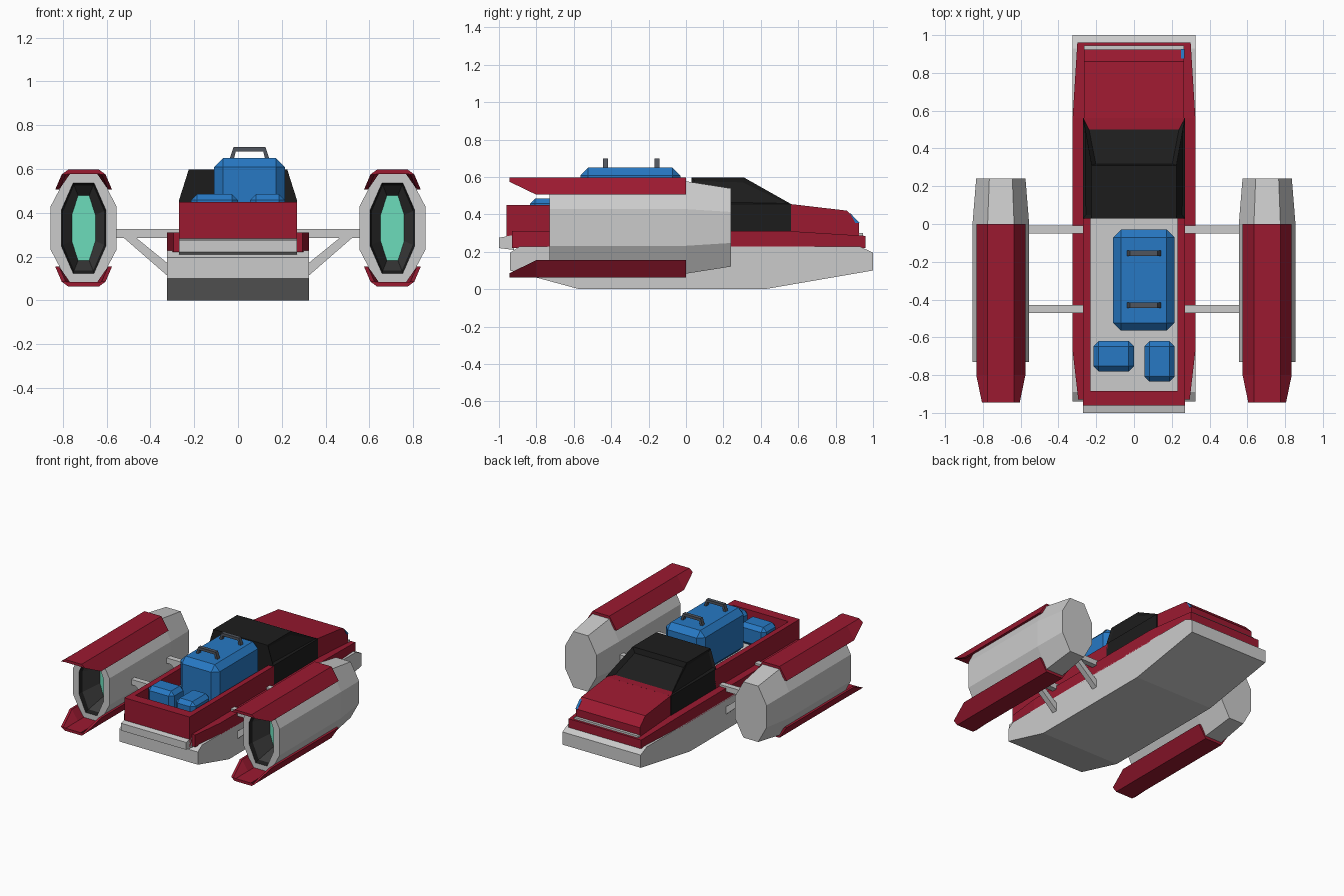
import bpy, bmesh
from mathutils import Vector

if "Cube" in bpy.data.objects:
    bpy.data.objects.remove(bpy.data.objects["Cube"])


def mat(name, r, g, b):
    m = bpy.data.materials.new(name)
    m.diffuse_color = (r, g, b, 1)
    m.use_nodes = True
    m.node_tree.nodes["Principled BSDF"].inputs["Base Color"].default_value = m.diffuse_color
    return m


RED = mat("red", 0.33, 0.01, 0.03)
BLUE = mat("blue", 0.02, 0.19, 0.55)
BLACK = mat("black", 0.012, 0.012, 0.012)
DARK = mat("dark_grey", 0.05, 0.05, 0.05)
SLATE = mat("slate", 0.08, 0.09, 0.11)
GREEN = mat("glow_green", 0.15, 0.72, 0.5)


def finish(name, bm, mats=()):
    me = bpy.data.meshes.new(name)
    bm.to_mesh(me)
    bm.free()
    ob = bpy.data.objects.new(name, me)
    bpy.context.collection.objects.link(ob)
    for m in mats:
        me.materials.append(m)
    return ob


def loft_bm(rings):
    """Skin matching closed rings and cap both ends."""
    bm = bmesh.new()
    rows = [[bm.verts.new(p) for p in r] for r in rings]
    n = len(rows[0])
    for a, b in zip(rows, rows[1:]):
        for j in range(n):
            k = (j + 1) % n
            bm.faces.new((a[j], a[k], b[k], b[j]))
    bm.faces.new(rows[0][::-1])
    bm.faces.new(rows[-1])
    bmesh.ops.recalc_face_normals(bm, faces=bm.faces)
    bm.faces.ensure_lookup_table()
    return bm


def loft(name, rings, *mats):
    return finish(name, loft_bm(rings), mats)


def prism(name, yz, x0, x1, *mats):
    return loft(name, [[(x, y, z) for y, z in yz] for x in (x0, x1)], *mats)


def rect(w, y0, y1, z):
    return [(-w, y0, z), (w, y0, z), (w, y1, z), (-w, y1, z)]


def box(name, x, y, z, *mats, bevel=0):
    yz = [(y[0], z[0]), (y[1], z[0]), (y[1], z[1]), (y[0], z[1])]
    ob = prism(name, yz, x[0], x[1], *mats)
    if bevel:
        m = ob.modifiers.new("bevel", 'BEVEL')
        m.width, m.segments = bevel, 1
    return ob


# Lower hull and front bumper
prism("hull", [(-0.94, 0.195), (-0.94, 0.10), (-0.57, 0), (0.42, 0), (1.0, 0.10),
               (1.0, 0.195), (0.93, 0.228), (-0.89, 0.228)], -0.325, 0.325)
prism("bumper", [(-1, 0.22), (-1, 0.275), (-0.92, 0.29), (-0.92, 0.21)], -0.27, 0.27)

# Red band around the hull
loft("side_band", [[(-w, y, 0.22), (w, y, 0.22), (w, y, t), (-w, y, t)] for y, w, t in
                   [(-0.93, 0.295, 0.31), (-0.67, 0.325, 0.31),
                    (0.56, 0.325, 0.31), (0.96, 0.30, 0.285)]], RED)

# Open cargo bed with grey floor
loft("cargo_bed", [rect(0.27, -0.96, 0.04, 0.225), rect(0.27, -0.96, 0.04, 0.45),
                   rect(0.23, -0.885, 0.03, 0.45), rect(0.23, -0.885, 0.03, 0.315)], RED)
box("bed_floor", (-0.23, 0.23), (-0.885, 0.03), (0.31, 0.325))

# Hood, nose strip and lamp
prism("hood", [(0.5, 0.25), (0.925, 0.25), (0.925, 0.355), (0.86, 0.42), (0.56, 0.455),
               (0.5, 0.455)], -0.265, 0.265, RED)
box("nose_strip", (-0.265, 0.265), (0.92, 0.945), (0.28, 0.30))
prism("nose_lamp", [(0.875, 0.41), (0.927, 0.355), (0.905, 0.355)], 0.25, 0.268, BLUE)

# Cab with recessed windshield and side windows
bm = loft_bm([rect(0.27, 0.03, 0.562, 0.30), rect(0.27, 0.03, 0.562, 0.455),
              rect(0.225, 0.03, 0.31, 0.597)])
shield, sides = bm.faces[6], [bm.faces[5], bm.faces[7]]
frame = bmesh.ops.inset_individual(bm, faces=[shield], thickness=0.035, depth=-0.03)["faces"]
min(frame, key=lambda f: f.calc_center_median().z).material_index = 1
bmesh.ops.inset_individual(bm, faces=sides, thickness=0.025, depth=-0.01)
finish("cab", bm, (BLACK, SLATE))

# Luggage
box("large_case", (-0.11, 0.215), (-0.565, -0.03), (0.325, 0.65), BLUE, bevel=0.042)
box("small_case_left", (-0.215, 0), (-0.78, -0.62), (0.325, 0.485), BLUE, bevel=0.028)
box("small_case_right", (0.055, 0.215), (-0.835, -0.62), (0.325, 0.485), BLUE, bevel=0.028)
for y in (-0.43, -0.155):
    arch = [(-0.04, 0.64), (-0.02, 0.70), (0.125, 0.70), (0.145, 0.64),
            (0.125, 0.64), (0.115, 0.68), (-0.01, 0.68), (-0.02, 0.64)]
    loft("case_handle", [[(x, y + d, z) for x, z in arch] for d in (-0.014, 0.014)], SLATE)

# Engine pods
CZ = 0.33
OCT = [(0.15, -0.1), (0.15, 0.1), (0.07, 0.252), (-0.07, 0.252),
       (-0.15, 0.1), (-0.15, -0.1), (-0.07, -0.252), (0.07, -0.252)]


def ring(cx, y, sx, sz):
    return [(cx + x * sx, y, CZ + z * sz) for x, z in OCT]


def plate_ring(cx, y, w, low, f):
    """Cross-section of an armour plate; f flips it below the pod."""
    half = [(w, low), (0.07, 0.267), (-0.07, 0.267), (-w, low),
            (-w + 0.018, low), (-0.062, 0.247), (0.062, 0.247), (w - 0.018, low)]
    return [(cx + x, y, CZ + f * z) for x, z in half]


for side, s in (("left", -1), ("right", 1)):
    cx = s * 0.705
    bm = loft_bm([ring(cx, 0.24, 0.87, 0.83), ring(cx, 0, 1, 0.98), ring(cx, -0.73, 1, 1),
                  ring(cx, -0.73, 0.68, 0.82), ring(cx, -0.70, 0.62, 0.77),
                  ring(cx, -0.55, 0.36, 0.59)])
    for i, f in enumerate(bm.faces):
        if i >= 24:
            f.material_index = 1 if i < 32 else 2
    bm.faces[40].material_index = 0
    bm.faces[41].material_index = 3
    pod = finish("engine_" + side, bm)
    # Slot 0 stays plain grey
    pod.data.materials.append(None)
    for m in (BLACK, DARK, GREEN):
        pod.data.materials.append(m)

    for label, f in (("upper", 1), ("lower", -1)):
        loft(f"engine_plate_{label}_{side}",
             [plate_ring(cx, 0, 0.13, 0.175, f), plate_ring(cx, -0.80, 0.13, 0.175, f),
              plate_ring(cx, -0.945, 0.10, 0.245, f)], RED)

    # Struts and braces
    for y in (-0.03, -0.45):
        ys = (y - 0.021, y + 0.021)
        box(f"strut_{side}", sorted((s * 0.26, s * 0.565)), ys, (0.285, 0.325))
        brace = [(0.32, 0.11), (0.32, 0.168), (0.495, 0.31), (0.55, 0.31)]
        loft(f"brace_{side}", [[(s * x, yy, z) for x, z in brace] for yy in ys])
